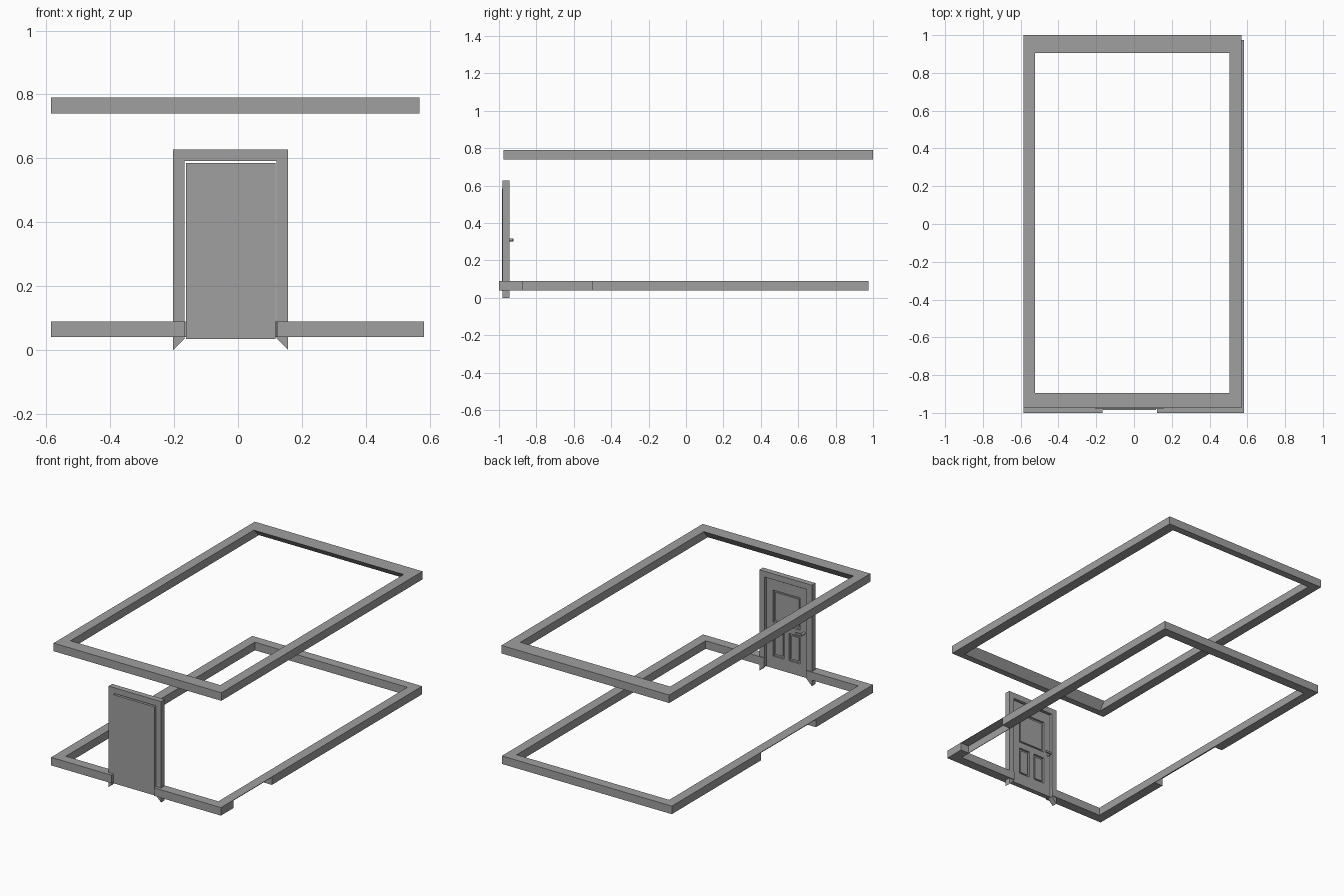
import bpy
import bmesh
from mathutils import Matrix

old = bpy.data.objects.get("Cube")
if old:
    bpy.data.objects.remove(old, do_unlink=True)

grey = bpy.data.materials.new("plain_grey")
grey.use_nodes = True
colour = (0.35, 0.35, 0.35, 1)
grey.diffuse_color = colour
grey.node_tree.nodes["Principled BSDF"].inputs["Base Color"].default_value = colour


def finish(name, bm):
    bmesh.ops.recalc_face_normals(bm, faces=bm.faces)
    mesh = bpy.data.meshes.new(name)
    bm.to_mesh(mesh)
    bm.free()
    mesh.materials.append(grey)
    obj = bpy.data.objects.new(name, mesh)
    bpy.context.collection.objects.link(obj)
    return obj


def box(name, x, y, z):
    bm = bmesh.new()
    bmesh.ops.create_cube(bm, size=1)
    for v in bm.verts:
        for i, (lo, hi) in enumerate((x, y, z)):
            v.co[i] = lo if v.co[i] < 0 else hi
    return finish(name, bm)


def ring(name, outer, inner_top, inner_bottom, z):
    """Rectangular frame; each rectangle is x0, x1, y0, y1."""
    bm = bmesh.new()

    def loop(r, h):
        x0, x1, y0, y1 = r
        return [bm.verts.new((a, b, h)) for a, b in
                ((x0, y0), (x1, y0), (x1, y1), (x0, y1))]

    loops = [loop(outer, z[0]), loop(outer, z[1]),
             loop(inner_top, z[1]), loop(inner_bottom, z[0])]
    for k in range(4):
        a, b = loops[k], loops[(k + 1) % 4]
        for i in range(4):
            j = (i + 1) % 4
            bm.faces.new((a[i], a[j], b[j], b[i]))
    return finish(name, bm)


def cut(obj, *ranges):
    """Subtract a box from an object."""
    cutter = box("cutter", *ranges)
    cutter.hide_render = True
    mod = obj.modifiers.new("cut", "BOOLEAN")
    mod.operation = "DIFFERENCE"
    mod.solver = "EXACT"
    mod.object = cutter
    bpy.context.view_layer.objects.active = obj
    bpy.ops.object.modifier_apply(modifier=mod.name)
    bpy.data.objects.remove(cutter, do_unlink=True)


# Ceiling trim, with sloping inner faces on the short sides
ring("ceiling_trim", (-0.585, 0.568, -0.975, 1.0), (-0.525, 0.505, -0.895, 0.905),
     (-0.525, 0.505, -0.935, 0.955), (0.74, 0.79))

# Skirting, open at the door and hollowed from outside on both long sides
inner = (-0.525, 0.523, -0.94, 0.915)
skirting = ring("skirting", (-0.585, 0.583, -1.0, 0.975), inner, inner, (0.04, 0.09))
cut(skirting, (-0.168, 0.122), (-1.1, -0.9), (0, 0.2))
cut(skirting, (0.526, 0.7), (-0.875, -0.5), (0, 0.087))
cut(skirting, (-0.7, -0.528), (-0.44, 0.1), (0, 0.087))

# Door casing with mitred feet
bm = bmesh.new()
left, right, top = -0.203, 0.157, 0.627
w = 0.036
outline = [(left, 0), (left, top), (right, top), (right, 0),
           (right - w, w), (right - w, top - w), (left + w, top - w), (left + w, w)]
front = [bm.verts.new((x, -0.98, z)) for x, z in outline]
back = [bm.verts.new((x, -0.945, z)) for x, z in outline]
# The outline splits into two jambs and a head
for side in (front, back):
    for ids in ((0, 1, 6, 7), (1, 2, 5, 6), (2, 3, 4, 5)):
        bm.faces.new([side[i] for i in ids])
for i in range(8):
    j = (i + 1) % 8
    if i not in (3, 7):
        bm.faces.new((front[i], front[j], back[j], back[i]))
for i, j in ((3, 4), (7, 0)):
    bm.faces.new((front[i], front[j], back[j], back[i]))
finish("door_casing", bm)

# Door leaf with raised fields inside sunken panels on the inner face
leaf = box("door_leaf", (-0.163, 0.117), (-0.985, -0.955), (0.035, 0.585))
panels = {"upper_panel": ((-0.115, 0.07), (0.32, 0.52)),
          "lower_left_panel": ((-0.005, 0.07), (0.11, 0.28)),
          "lower_right_panel": ((-0.115, -0.04), (0.11, 0.28))}
for name, (x, z) in panels.items():
    cut(leaf, x, (-0.967, -0.9), z)
    e = 0.012
    box(name, (x[0] + e, x[1] - e), (-0.969, -0.96), (z[0] + e, z[1] - e))

# Lever handle on the inner face
bm = bmesh.new()
bmesh.ops.create_cone(bm, cap_ends=True, segments=12, radius1=0.008, radius2=0.008, depth=0.035,
                      matrix=Matrix.Translation((-0.145, -0.94, 0.31)) @ Matrix.Rotation(1.5708, 4, "X"))
finish("handle_stem", bm)
box("handle_lever", (-0.15, -0.105), (-0.93, -0.922), (0.304, 0.316))
